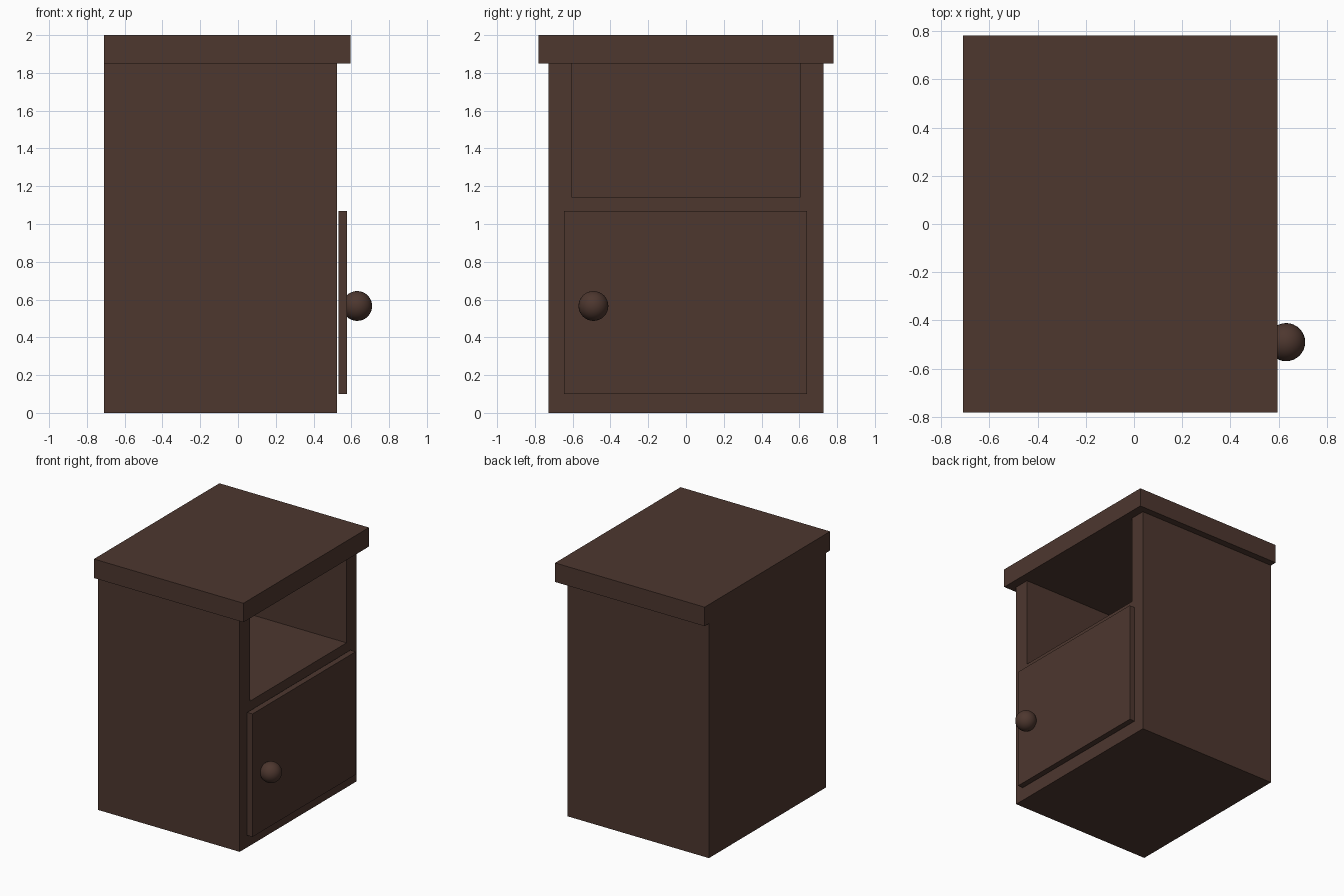
import bpy

if "Cube" in bpy.data.objects:
    bpy.data.objects.remove(bpy.data.objects["Cube"])

wood = bpy.data.materials.new("dark brown wood")
wood.diffuse_color = (0.075, 0.038, 0.028, 1.0)
wood.use_nodes = True
wood.node_tree.nodes["Principled BSDF"].inputs["Base Color"].default_value = wood.diffuse_color


def box(name, x, y, z):
    """Box from (min, max) ranges on each axis."""
    bpy.ops.mesh.primitive_cube_add(
        size=1, location=[(r[0] + r[1]) / 2 for r in (x, y, z)])
    ob = bpy.context.object
    ob.name = name
    ob.scale = [r[1] - r[0] for r in (x, y, z)]
    bpy.ops.object.transform_apply(location=False, rotation=False, scale=True)
    ob.data.materials.append(wood)
    return ob


# Cabinet body with an open niche cut in its upper half
body = box("cabinet_body", (-0.71, 0.525), (-0.728, 0.728), (0, 1.85))
cutter = box("niche_cutter", (-0.59, 0.8), (-0.603, 0.603), (1.14, 2.1))
cutter.hide_render = True
cut = body.modifiers.new("niche", 'BOOLEAN')
cut.operation = 'DIFFERENCE'
cut.solver = 'EXACT'
cut.object = cutter
bpy.context.view_layer.objects.active = body
bpy.ops.object.modifier_apply(modifier=cut.name)
bpy.data.objects.remove(cutter)

# Overhanging top, flush at the back
box("top_slab", (-0.71, 0.595), (-0.782, 0.782), (1.85, 2.0))

# Door panel standing just off the body
box("door", (0.532, 0.578), (-0.645, 0.641), (0.1, 1.07))

# Round knob
bpy.ops.mesh.primitive_uv_sphere_add(
    segments=32, ring_count=16, radius=0.079, location=(0.631, -0.49, 0.566))
knob = bpy.context.object
knob.name = "door_knob"
knob.data.materials.append(wood)
bpy.ops.object.shade_smooth()
